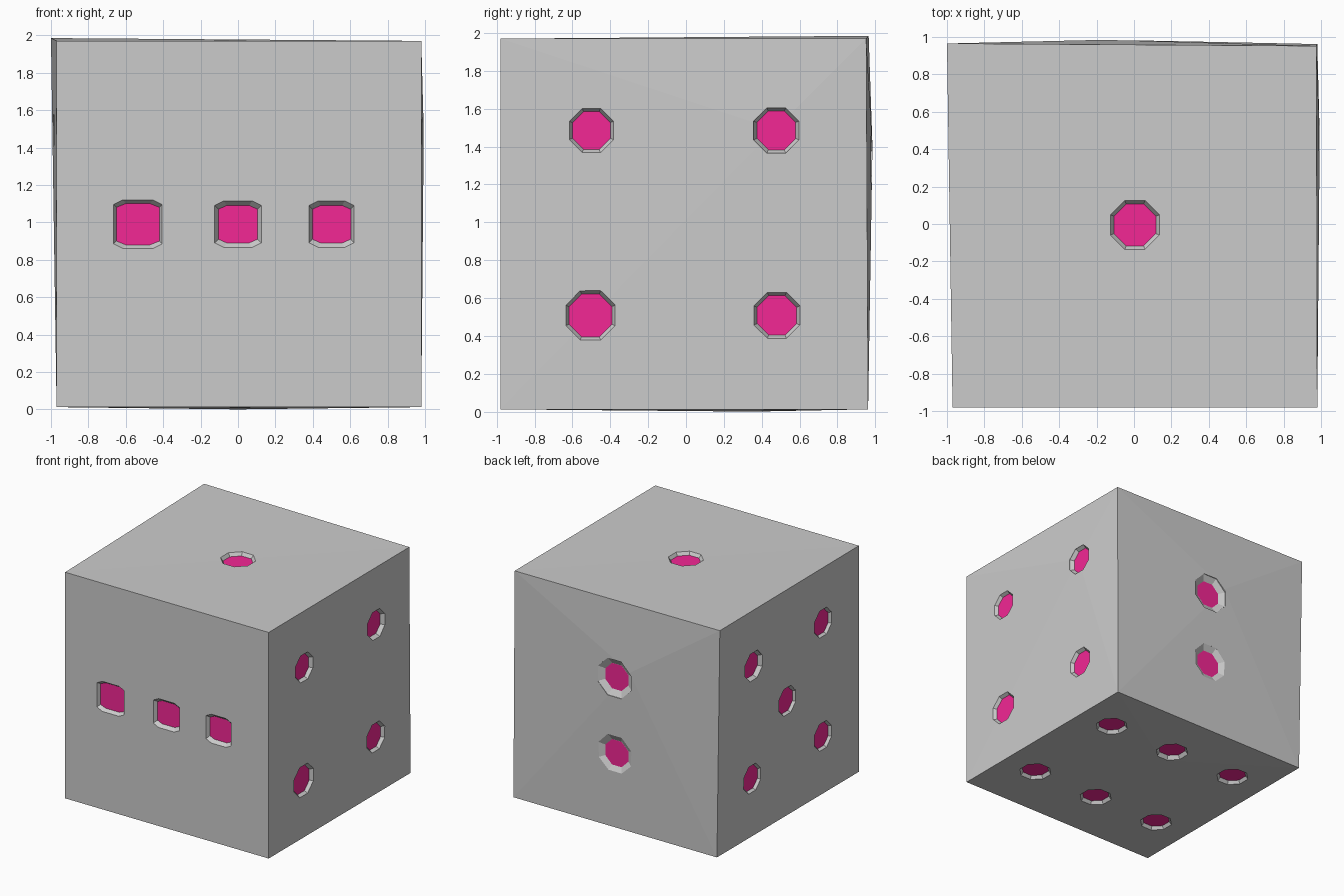
import bpy, bmesh, math
from mathutils import Vector

if "Cube" in bpy.data.objects:
    bpy.data.objects.remove(bpy.data.objects["Cube"])


def make_object(name, bm):
    bmesh.ops.recalc_face_normals(bm, faces=bm.faces)
    mesh = bpy.data.meshes.new(name)
    bm.to_mesh(mesh)
    bm.free()
    ob = bpy.data.objects.new(name, mesh)
    bpy.context.collection.objects.link(ob)
    return ob


def octagon(ap):
    r = ap / math.cos(math.pi / 8)
    return [(r * math.cos(math.pi * (k + 0.5) / 4), r * math.sin(math.pi * (k + 0.5) / 4)) for k in range(8)]


def boxy(w, h, cx, cy):
    # octagon with unequal corner cuts
    return [(w, h - cy), (w - cx, h), (cx - w, h), (-w, h - cy),
            (-w, cy - h), (cx - w, -h), (w - cx, -h), (w, cy - h)]


pink = bpy.data.materials.new("pink")
pink.diffuse_color = (0.9, 0.02, 0.3, 1)
pink.use_nodes = True
pink.node_tree.nodes["Principled BSDF"].inputs["Base Color"].default_value = pink.diffuse_color

# Body: slightly uneven cube, three sides bulging a little
bm = bmesh.new()
low = [bm.verts.new((x, y, 0.012)) for x, y in ((-0.97, -0.98), (0.98, -0.98), (0.98, 0.962), (-0.97, 0.962))]
top = [bm.verts.new(c) for c in ((-0.97, -0.98, 1.97), (0.98, -0.98, 1.97), (0.975, 0.952, 1.97), (-1.0, 0.965, 1.985))]
bm.faces.new(top)
for i in (0, 3):
    j = (i + 1) % 4
    bm.faces.new((low[i], low[j], top[j], top[i]))
for ring, peak in (((low[2], low[3], top[3], top[2]), (-0.15, 0.985, 1.4)),
                   ((low[1], low[2], top[2], top[1]), (0.993, 0.47, 1.49)),
                   (low, (0, 0.35, 0))):
    p = bm.verts.new(peak)
    for k in range(4):
        bm.faces.new((ring[k], ring[(k + 1) % 4], p))
body = make_object("die_body", bm)

# Pips per side: point mapping (a, b, height above side) and list of (a, b, floor, rim)
DEPTH = 0.03
X, Y, Z = Vector((1, 0, 0)), Vector((0, 1, 0)), Vector((0, 0, 1))
o = octagon
sides = [
    ("top", Z * 1.972, X, Y, Z, [(0.005, -0.005, o(0.112), o(0.132))]),
    ("front", Y * -0.98, X, Z, -Y,
     [(-0.535, 0.99, boxy(0.115, 0.11, 0.05, 0.02), boxy(0.13, 0.13, 0.05, 0.025)),
      (0.0, 0.99, boxy(0.105, 0.1, 0.045, 0.02), boxy(0.125, 0.125, 0.05, 0.025)),
      (0.5, 0.99, boxy(0.103, 0.1, 0.045, 0.02), boxy(0.12, 0.125, 0.05, 0.025))]),
    ("right", X * 0.985, Y, Z, X,
     [(-0.5, 1.485, o(0.1), o(0.117)), (0.477, 1.485, o(0.102), o(0.12)),
      (-0.505, 0.508, o(0.113), o(0.131)), (0.48, 0.508, o(0.104), o(0.122))]),
    ("left", X * -0.976, Y, Z, -X,
     [(a, b, o(0.102), o(0.12)) for a, b in ((-0.49, 1.49), (0.48, 1.49), (0, 1.0), (-0.49, 0.51), (0.48, 0.51))]),
    ("back", Y * 0.975, X, Z, Y,
     [(0.0, 1.31, o(0.11), o(0.16)), (0.0, 0.65, o(0.11), o(0.16))]),
    ("bottom", Z * 0.007, X, Y, -Z,
     [(a, b, o(0.105), o(0.124)) for a in (-0.64, 0.01, 0.66) for b in (-0.48, 0.5)]),
]

cut = bmesh.new()
for name, origin, u, v, n, pips in sides:
    floors = bmesh.new()
    for a, b, inner, rim in pips:
        centre = origin + u * a + v * b
        rings = [[cut.verts.new(centre + u * p + v * q + n * h) for p, q in shape]
                 for shape, h in ((inner, -DEPTH), (rim, 0), (rim, 0.06))]
        cut.faces.new(rings[0])
        cut.faces.new(rings[2])
        for r0, r1 in zip(rings, rings[1:]):
            for k in range(8):
                m = (k + 1) % 8
                cut.faces.new((r0[k], r0[m], r1[m], r1[k]))
        # coloured floor of the pip
        f = floors.faces.new([floors.verts.new(centre + u * p + v * q + n * (0.002 - DEPTH)) for p, q in inner])
        f.normal_update()
        if f.normal.dot(n) < 0:
            f.normal_flip()
    mesh = bpy.data.meshes.new(name + "_pips")
    floors.to_mesh(mesh)
    floors.free()
    mesh.materials.append(pink)
    bpy.context.collection.objects.link(bpy.data.objects.new(name + "_pips", mesh))

# Recesses cut into the body
cutter = make_object("pip_cutter", cut)
cutter.hide_render = True
cutter.hide_set(True)
mod = body.modifiers.new("pip_recesses", 'BOOLEAN')
mod.operation = 'DIFFERENCE'
mod.solver = 'EXACT'
mod.object = cutter
